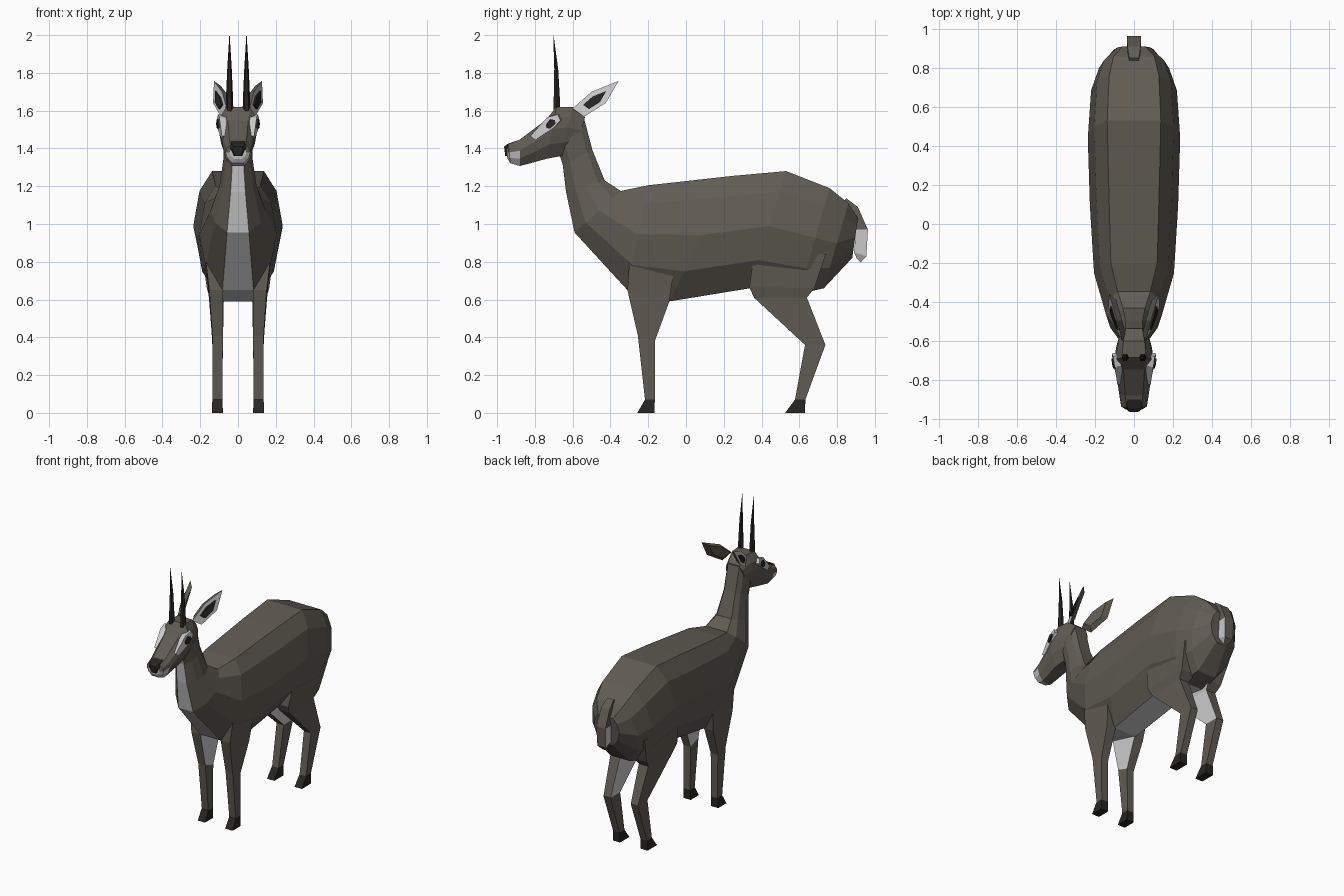
import bpy, bmesh
from math import cos, sin, pi
from mathutils import Vector


def material(name, rgb):
    m = bpy.data.materials.new(name)
    m.diffuse_color = (*rgb, 1)
    return m


MATS = [material("brown_coat", (0.12, 0.107, 0.088)),
        material("white_fur", (0.72, 0.72, 0.72)),
        material("black_horn", (0.02, 0.019, 0.017))]
BROWN, WHITE, BLACK = 0, 1, 2


def loft(name, rings, colour=lambda seg, side: BROWN, mirror=False):
    """Skin equal-sized rings with flat quads; colour(seg, side) picks a material."""
    bm = bmesh.new()
    vs = [[bm.verts.new(p) for p in r] for r in rings]
    n = len(rings[0])
    for s in range(len(rings) - 1):
        for i in range(n):
            j = (i + 1) % n
            f = bm.faces.new((vs[s][i], vs[s][j], vs[s + 1][j], vs[s + 1][i]))
            f.material_index = colour(s, i)
    bm.faces.new(vs[0]).material_index = colour(0, -1)
    bm.faces.new(vs[-1]).material_index = colour(len(rings) - 2, -1)
    bmesh.ops.recalc_face_normals(bm, faces=bm.faces)
    me = bpy.data.meshes.new(name)
    bm.to_mesh(me)
    bm.free()
    for m in MATS:
        me.materials.append(m)
    ob = bpy.data.objects.new(name, me)
    bpy.context.collection.objects.link(ob)
    if mirror:
        ob.modifiers.new("mirror", 'MIRROR').use_mirror_merge = False
    return ob


def section(ty, tz, by, bz, w, shape):
    """Symmetric ring between a top and a bottom point of the side outline."""
    right = [(w * k, ty + (by - ty) * t, tz + (bz - tz) * t) for k, t in shape]
    return right + [(-x, y, z) for x, y, z in reversed(right)]


def limb_ring(fy, fz, by, bz, x0, x1):
    return [(x0, fy, fz), (x1, fy, fz), (x1, by, bz), (x0, by, bz)]


def plate(name, pts, colour, shift, scale=1.0, back=BROWN):
    """Flat patch with a (possibly smaller) shifted back."""
    front = [Vector(p) for p in pts]
    c = sum(front, Vector()) / len(front)
    rear = [c + (p - c) * scale + Vector(shift) for p in front]
    ob = loft(name, [rear, front], lambda s, i: back, mirror=True)
    ob.data.polygons[len(pts) + 1].material_index = colour
    return ob


# torso and neck, from rump to throat
TORSO = [(0.58, 0), (0.86, 0.17), (1, 0.47), (0.84, 0.76), (0.4, 1)]
body = [(0.91, 1.03, 0.88, 0.82, 0.10), (0.86, 1.11, 0.73, 0.66, 0.18),
        (0.76, 1.19, 0.60, 0.63, 0.22), (0.53, 1.28, 0.34, 0.66, 0.237),
        (0.25, 1.255, -0.09, 0.59, 0.226), (-0.2, 1.205, -0.31, 0.65, 0.205),
        (-0.345, 1.175, -0.59, 0.955, 0.145), (-0.43, 1.23, -0.635, 1.17, 0.098),
        (-0.495, 1.39, -0.652, 1.31, 0.076), (-0.54, 1.56, -0.67, 1.37, 0.078)]
loft("body_and_neck", [section(*r, TORSO) for r in body],
     lambda s, i: WHITE if i == 4 and s > 1 else BROWN)

# head
HEAD = [(0.6, 0), (0.92, 0.2), (1, 0.42), (0.85, 0.72), (0.45, 1)]
head = [(-0.535, 1.566, -0.58, 1.40, 0.07), (-0.60, 1.62, -0.66, 1.36, 0.09),
        (-0.685, 1.62, -0.74, 1.345, 0.104), (-0.745, 1.548, -0.80, 1.328, 0.09),
        (-0.88, 1.447, -0.88, 1.307, 0.075), (-0.94, 1.42, -0.93, 1.322, 0.066),
        (-0.952, 1.40, -0.945, 1.345, 0.045)]
loft("head", [section(*r, HEAD) for r in head],
     lambda s, i: WHITE if (s > 3 and (i == -1 or 2 <= i <= 6)) else BROWN)

# nose pad
NOSE = [(0.8, 0), (1, 0.35), (0.5, 1)]
loft("nose", [section(-0.90, 1.44, -0.90, 1.37, 0.045, NOSE),
              section(-0.945, 1.424, -0.945, 1.36, 0.045, NOSE),
              section(-0.963, 1.41, -0.957, 1.36, 0.028, NOSE)], lambda s, i: BLACK)

# eye patches and eyes
plate("eye_patch", [(0.085, -0.825, 1.465), (0.099, -0.735, 1.565), (0.106, -0.68, 1.58),
                    (0.113, -0.665, 1.55), (0.11, -0.70, 1.51), (0.088, -0.795, 1.448)],
      WHITE, (-0.035, 0.01, 0), back=WHITE)
plate("eye", [(0.108, -0.742, 1.525), (0.110, -0.72, 1.555), (0.114, -0.695, 1.55),
              (0.116, -0.69, 1.53), (0.112, -0.72, 1.505), (0.108, -0.738, 1.508)],
      BLACK, (-0.03, 0, 0), back=BLACK)

# ears with dark hollow
ear = [(0.06, -0.60, 1.612), (0.085, -0.50, 1.70), (0.127, -0.357, 1.757),
       (0.132, -0.425, 1.64), (0.09, -0.54, 1.568)]
plate("ear", ear, WHITE, (-0.028, 0.004, 0.004), 0.7)
mid = sum((Vector(p) for p in ear), Vector()) / 5
plate("ear_hollow", [mid + (Vector(p) - mid) * 0.5 + Vector((0.008, -0.002, -0.003)) for p in ear],
      BLACK, (-0.012, 0, 0), back=BLACK)

# horns
loft("horn", [[(0.045 + r * cos(a * pi / 3), y + r * sin(a * pi / 3), z) for a in range(6)]
              for y, z, r in ((-0.685, 1.58, 0.021), (-0.684, 1.66, 0.019),
                              (-0.687, 1.82, 0.012), (-0.702, 2.0, 0.001))],
     lambda s, i: BLACK, mirror=True)

# front legs and hooves
loft("front_leg", [limb_ring(-0.30, 0.80, -0.06, 0.78, 0.09, 0.17),
                   limb_ring(-0.31, 0.65, -0.09, 0.585, 0.08, 0.152),
                   limb_ring(-0.255, 0.41, -0.165, 0.38, 0.08, 0.136),
                   limb_ring(-0.217, 0.07, -0.165, 0.07, 0.083, 0.134)],
     lambda s, i: WHITE if s < 2 and i == 3 else BROWN, mirror=True)
loft("front_hoof", [limb_ring(-0.217, 0.07, -0.165, 0.07, 0.082, 0.136),
                    limb_ring(-0.258, 0.0, -0.167, 0.0, 0.08, 0.138)],
     lambda s, i: BLACK, mirror=True)

# rear legs and hooves
loft("rear_leg", [limb_ring(0.36, 0.84, 0.74, 0.84, 0.09, 0.19),
                  limb_ring(0.335, 0.665, 0.68, 0.66, 0.06, 0.165),
                  limb_ring(0.36, 0.61, 0.64, 0.61, 0.075, 0.15),
                  limb_ring(0.63, 0.36, 0.738, 0.36, 0.08, 0.136),
                  limb_ring(0.577, 0.07, 0.632, 0.07, 0.083, 0.134)],
     lambda s, i: WHITE if s < 3 and i == 3 else BROWN, mirror=True)
loft("rear_hoof", [limb_ring(0.577, 0.07, 0.632, 0.07, 0.082, 0.136),
                   limb_ring(0.525, 0.0, 0.63, 0.0, 0.08, 0.138)],
     lambda s, i: BLACK, mirror=True)

# tail, white underneath
tail = [(0.80, 1.10, 0.85, 1.135, 0.025), (0.86, 1.05, 0.91, 1.09, 0.034),
        (0.90, 0.97, 0.963, 0.97, 0.036), (0.89, 0.85, 0.955, 0.83, 0.032),
        (0.905, 0.815, 0.925, 0.797, 0.012)]
loft("tail", [limb_ring(fy, fz, by, bz, -w, w) for fy, fz, by, bz, w in tail],
     lambda s, i: WHITE if s > 1 and i != 2 else BROWN)
